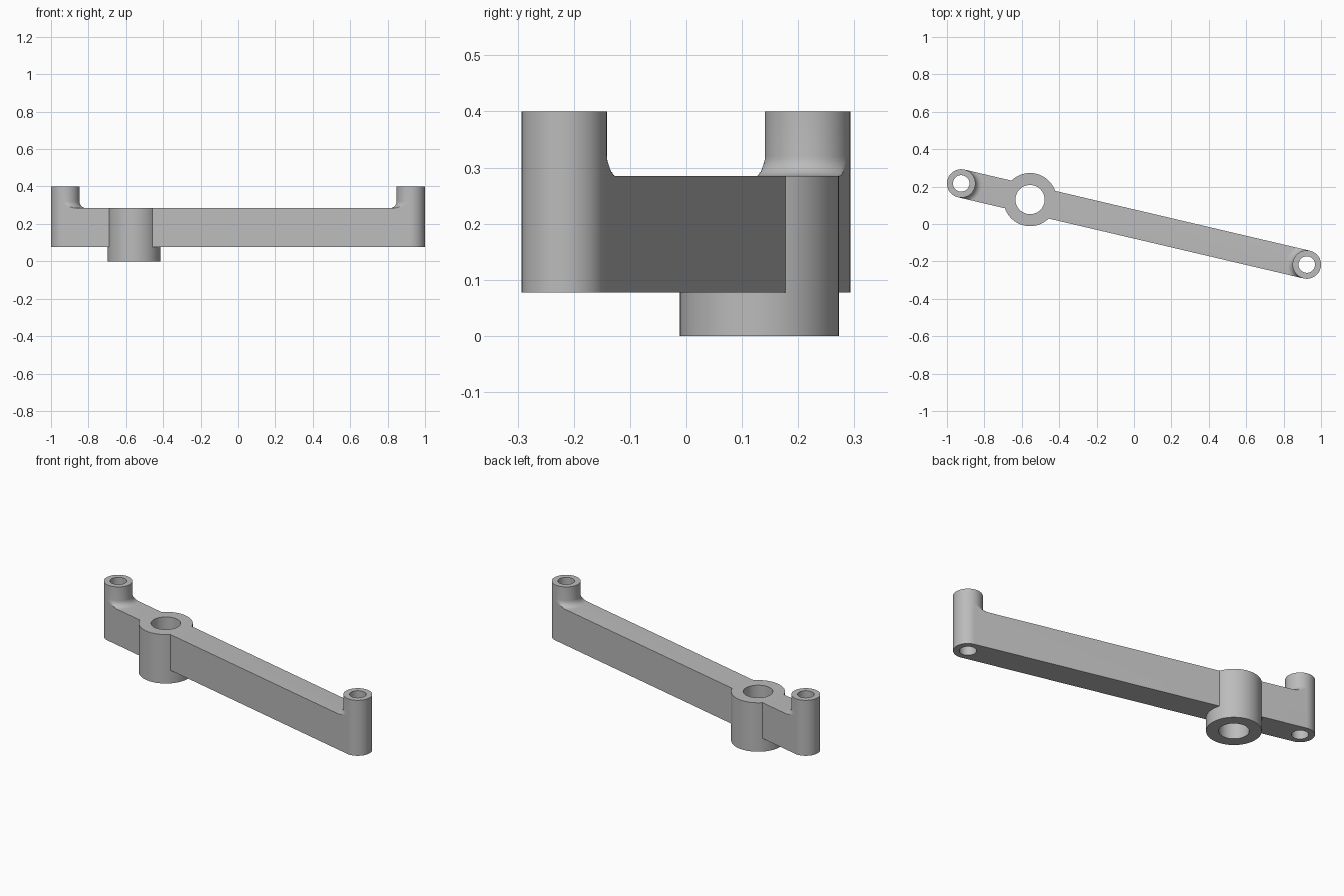
import bpy, bmesh, math

if "Cube" in bpy.data.objects:
    bpy.data.objects.remove(bpy.data.objects["Cube"])

N = 96                      # segments per full circle
R_END, R_HUB = 0.076, 0.142 # end post and hub radii
L, HUB = 0.949, -0.571      # post offset and hub position along the arm
Z_LOW, Z_TOP, Z_POST = 0.077, 0.285, 0.40
FILLET = 0.035

grey = bpy.data.materials.new("light_grey")
grey.diffuse_color = (0.5, 0.5, 0.5, 1)
grey.use_nodes = True
grey.node_tree.nodes["Principled BSDF"].inputs["Base Color"].default_value = grey.diffuse_color


def loft(name, rings):
    """Solid through equal-length rings of points, capped at both ends."""
    bm = bmesh.new()
    loops = [[bm.verts.new(p) for p in ring] for ring in rings]
    n = len(loops[0])
    walls = []
    for a, b in zip(loops, loops[1:]):
        for i in range(n):
            j = (i + 1) % n
            walls.append(bm.faces.new((a[i], a[j], b[j], b[i])))
    bm.faces.new(loops[0])
    bm.faces.new(loops[-1])
    if len(rings) > 2:
        bmesh.ops.triangulate(bm, faces=walls)
    bmesh.ops.recalc_face_normals(bm, faces=bm.faces)
    me = bpy.data.meshes.new(name)
    bm.to_mesh(me)
    bm.free()
    me.materials.append(grey)
    ob = bpy.data.objects.new(name, me)
    bpy.context.collection.objects.link(ob)
    return ob


def post_ring(c, s, rad, z, ks=range(N)):
    """Circle at c, flared to rad towards the arm and clipped to its width."""
    pts = []
    for k in ks:
        t = 2 * math.pi * k / N
        x, y = math.cos(t), math.sin(t)
        r = rad if x > 1e-6 else R_END
        v = max(-R_END, min(R_END, r * y))
        pts.append((c + s * r * x, v, z))
    return pts


def cylinder(name, c, r, z0, z1):
    rings = [[(c + r * math.cos(2 * math.pi * k / N),
               r * math.sin(2 * math.pi * k / N), z) for k in range(N)]
             for z in (z0, z1)]
    return loft(name, rings)


# Arm: long bar with round ends
half = range(N // 4, 3 * N // 4 + 1)
arm = loft("lever_arm", [
    post_ring(-L, 1, R_END, z, half) + post_ring(L, -1, R_END, z, reversed(half))
    for z in (Z_LOW, Z_TOP)])

# Pivot hub and the two raised posts with filleted feet
adds = [cylinder("pivot_hub", HUB, R_HUB, 0, Z_TOP)]
for c, s in ((-L, 1), (L, -1)):
    rings = []
    for i in range(9):
        a = math.pi / 2 * i / 8
        rad = R_END + FILLET * (1 - math.sin(a)) if i < 8 else R_END
        rings.append(post_ring(c, s, rad, Z_TOP + FILLET * (1 - math.cos(a))))
    rings.append(post_ring(c, s, R_END, Z_POST))
    adds.append(loft("end_post", rings))

# Drilled holes
cuts = [cylinder("hole_cutter", c, r, -0.1, 0.5)
        for c, r in ((-L, 0.044), (L, 0.044), (HUB, 0.078))]

# Combine into one casting
bpy.context.view_layer.objects.active = arm
arm.select_set(True)
for op, tools in (("UNION", adds), ("DIFFERENCE", cuts)):
    for tool in tools:
        m = arm.modifiers.new("combine", "BOOLEAN")
        m.operation, m.solver, m.object = op, "EXACT", tool
        bpy.ops.object.modifier_apply(modifier=m.name)
        bpy.data.objects.remove(tool)

bpy.ops.object.shade_smooth_by_angle(angle=math.radians(30))
arm.rotation_euler.z = -math.atan2(0.217, 0.924)
